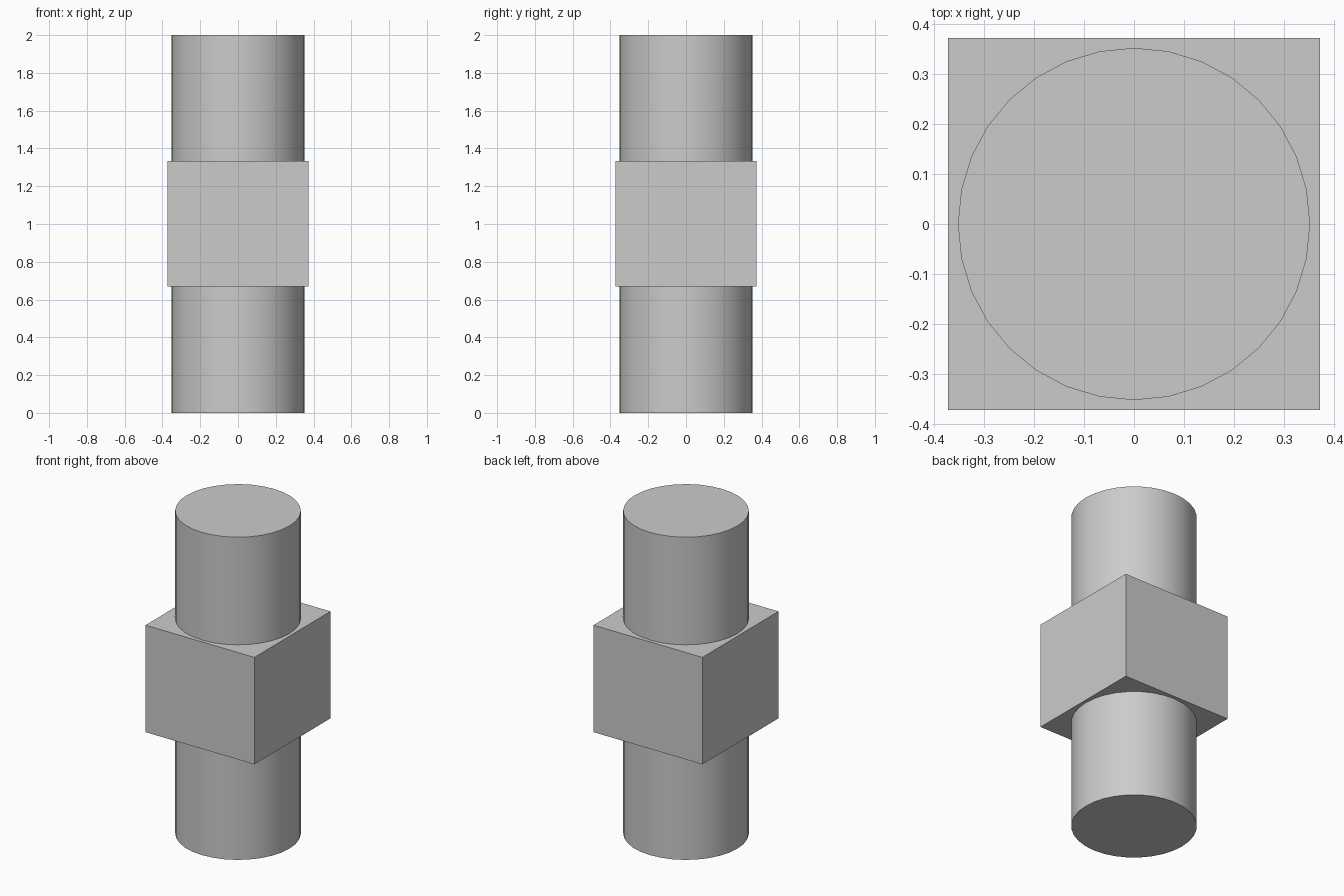
import bpy
import math

cube = bpy.data.objects.get("Cube")
if cube:
    bpy.data.objects.remove(cube, do_unlink=True)

RADIUS = 0.353
BLOCK_WIDTH = 0.746
BLOCK_BOTTOM, BLOCK_TOP, HEIGHT = 0.67, 1.333, 2.0

grey = bpy.data.materials.new("plain_grey")
grey.use_nodes = True
colour = (0.6, 0.6, 0.6, 1.0)
grey.diffuse_color = colour
grey.node_tree.nodes["Principled BSDF"].inputs["Base Color"].default_value = colour


def shaft(name, bottom, top):
    """Upright round shaft with smooth sides and sharp rims."""
    bpy.ops.mesh.primitive_cylinder_add(
        vertices=32, radius=RADIUS, depth=top - bottom,
        location=(0, 0, (bottom + top) / 2))
    obj = bpy.context.object
    obj.name = name
    obj.data.materials.append(grey)
    bpy.ops.object.shade_smooth_by_angle(angle=math.radians(30))


# Round shafts below and above the block
shaft("lower_shaft", 0, BLOCK_BOTTOM)
shaft("upper_shaft", BLOCK_TOP, HEIGHT)

# Square block in the middle
bpy.ops.mesh.primitive_cube_add(size=1, location=(0, 0, (BLOCK_BOTTOM + BLOCK_TOP) / 2))
block = bpy.context.object
block.name = "middle_block"
block.scale = (BLOCK_WIDTH, BLOCK_WIDTH, BLOCK_TOP - BLOCK_BOTTOM)
bpy.ops.object.transform_apply(location=False, rotation=False, scale=True)
block.data.materials.append(grey)
